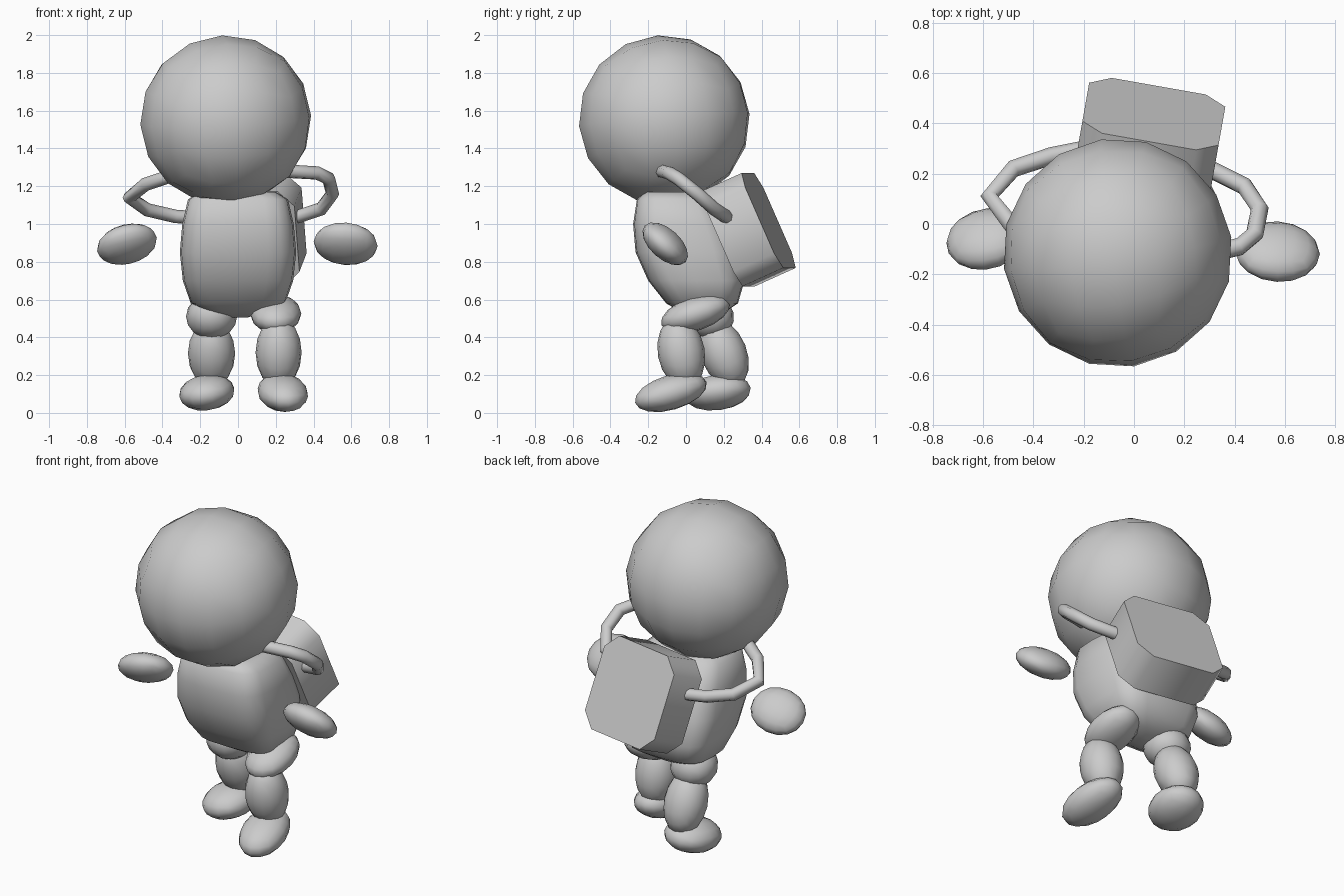
import bpy, bmesh, math
from mathutils import Vector, Matrix, Euler

if "Cube" in bpy.data.objects:
    bpy.data.objects.remove(bpy.data.objects["Cube"])


def finish(name, bm, angle=60):
    bmesh.ops.recalc_face_normals(bm, faces=bm.faces[:])
    me = bpy.data.meshes.new(name)
    bm.to_mesh(me)
    bm.free()
    ob = bpy.data.objects.new(name, me)
    bpy.context.collection.objects.link(ob)
    bpy.ops.object.select_all(action='DESELECT')
    ob.select_set(True)
    bpy.context.view_layer.objects.active = ob
    bpy.ops.object.shade_smooth_by_angle(angle=math.radians(angle))
    return ob


def placed(loc, rot, size=(1, 1, 1)):
    return Matrix.LocRotScale(Vector(loc), Euler([math.radians(a) for a in rot]), Vector(size))


def ellipsoid(name, loc, size, rot=(0, 0, 0)):
    # ball made from a subdivided cube, 16 sides around
    bm = bmesh.new()
    bmesh.ops.create_cube(bm, size=2)
    bmesh.ops.subdivide_edges(bm, edges=bm.edges[:], cuts=3, use_grid_fill=True)
    for v in bm.verts:
        v.co = Vector([math.tan(c * math.pi / 4) for c in v.co]).normalized()
    bm.transform(placed(loc, rot, size))
    return finish(name, bm)


def tube(name, points, radius, sides=8):
    bm = bmesh.new()
    pts = [Vector(p) for p in points]
    rings = []
    for i, p in enumerate(pts):
        t = (pts[min(i + 1, len(pts) - 1)] - pts[max(i - 1, 0)]).normalized()
        u = t.cross(Vector((0, 0.58, 0.81))).normalized()
        w = t.cross(u)
        rings.append([bm.verts.new(p + radius * (math.cos(a) * u + math.sin(a) * w))
                      for a in (2 * math.pi * k / sides for k in range(sides))])
    skin(bm, rings)
    return finish(name, bm)


def skin(bm, rings):
    n = len(rings[0])
    for a, b in zip(rings, rings[1:]):
        for k in range(n):
            bm.faces.new((a[k], a[(k + 1) % n], b[(k + 1) % n], b[k]))
    bm.faces.new(rings[0])
    bm.faces.new(rings[-1])


# head
ellipsoid("head", (-0.065, -0.115, 1.55), (0.457, 0.457, 0.45), (4, -3, 8))

# torso: leaning rounded-square sections (z, y centre, half width, half depth)
bm = bmesh.new()
rings = []
for z, cy, hx, hy in [(1.17, -0.08, 0.20, 0.14), (1.13, -0.06, 0.265, 0.20),
                      (1.0, -0.03, 0.295, 0.25), (0.85, 0.005, 0.308, 0.272),
                      (0.7, 0.055, 0.292, 0.255), (0.58, 0.085, 0.25, 0.19),
                      (0.53, 0.09, 0.14, 0.11), (0.505, 0.09, 0.05, 0.04)]:
    ring = []
    for k in range(20):
        a = 2 * math.pi * k / 20
        c, s = math.cos(a), math.sin(a)
        ring.append(bm.verts.new((hx * math.copysign(abs(c) ** 0.55, c),
                                  cy + hy * math.copysign(abs(s) ** 0.55, s), z)))
    rings.append(ring)
skin(bm, rings)
finish("torso", bm)

# backpack: tilted block with cut corners
bm = bmesh.new()
bmesh.ops.create_cube(bm, size=1)
bm.transform(Matrix.Diagonal((0.55, 0.24, 0.55, 1)))
corners = [e for e in bm.edges if abs((e.verts[0].co - e.verts[1].co).y) > 0.1]
bmesh.ops.bevel(bm, geom=corners, offset=0.085, segments=1, affect='EDGES', profile=0.5)
bm.transform(placed((0.06, 0.33, 0.97), (24, 0, -10)))
finish("backpack", bm, 50)

# shoulder straps
tube("right_strap", [(0.22, 0.24, 1.03), (0.32, 0.21, 1.04), (0.44, 0.15, 1.08),
                     (0.50, 0.06, 1.16), (0.48, -0.04, 1.24), (0.42, -0.09, 1.27),
                     (0.25, -0.13, 1.28)], 0.036)
tube("left_strap", [(-0.18, 0.30, 1.03), (-0.33, 0.27, 1.04), (-0.48, 0.22, 1.075),
                    (-0.575, 0.11, 1.14), (-0.49, 0.00, 1.21), (-0.37, -0.07, 1.25),
                    (-0.22, -0.11, 1.26)], 0.036)

# hands, floating free of the body
ellipsoid("right_hand", (0.57, -0.11, 0.895), (0.17, 0.145, 0.08), (-42, 4, -3))
ellipsoid("left_hand", (-0.588, -0.06, 0.893), (0.163, 0.14, 0.08), (-38, -13, 6))

# right leg steps forward, left leg trails
ellipsoid("right_thigh", (0.20, 0.05, 0.525), (0.135, 0.19, 0.09), (18, 0, 0))
ellipsoid("right_shin", (0.215, -0.025, 0.32), (0.122, 0.125, 0.19), (10, 0, 0))
ellipsoid("right_foot", (0.237, -0.08, 0.108), (0.132, 0.2, 0.092), (16, 0, 10))
ellipsoid("left_thigh", (-0.14, 0.12, 0.51), (0.135, 0.135, 0.12), (-10, 0, 0))
ellipsoid("left_shin", (-0.14, 0.2, 0.315), (0.125, 0.122, 0.19), (22, 0, 0))
ellipsoid("left_foot", (-0.165, 0.168, 0.108), (0.148, 0.178, 0.094), (8, -6, -10))
